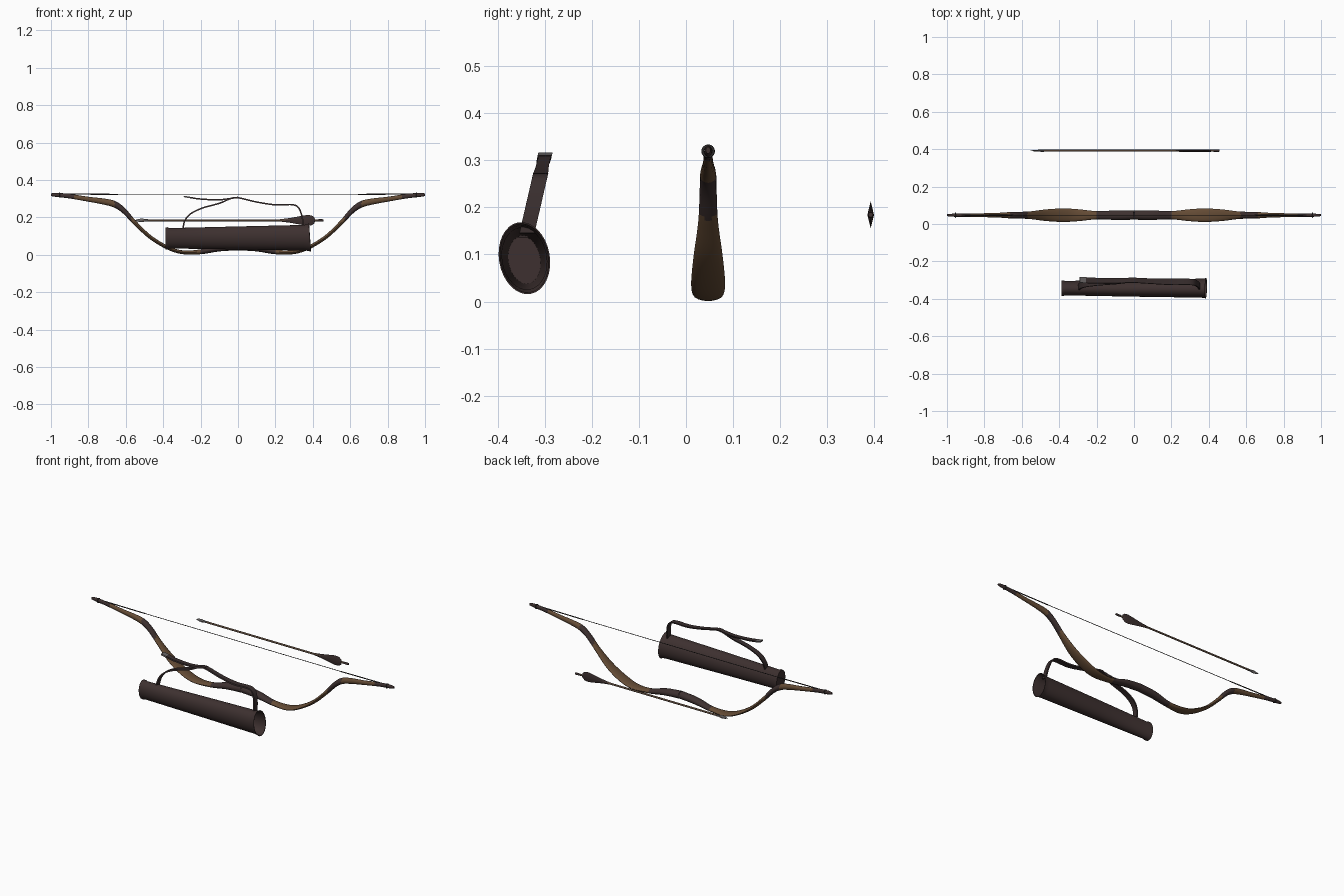
import bpy, bmesh, math
from mathutils import Vector

if "Cube" in bpy.data.objects:
    bpy.data.objects.remove(bpy.data.objects["Cube"])


def material(name, color):
    m = bpy.data.materials.new(name)
    m.use_nodes = True
    m.diffuse_color = (*color, 1)
    m.node_tree.nodes["Principled BSDF"].inputs["Base Color"].default_value = (*color, 1)
    return m


WOOD = material("warm wood", (0.13, 0.072, 0.036))
LEATHER = material("dark leather", (0.047, 0.03, 0.029))
STRAP = material("strap leather", (0.04, 0.027, 0.027))
CORD = material("dark cord", (0.03, 0.027, 0.027))
METAL = material("dull metal", (0.14, 0.13, 0.13))
SHAFT = material("arrow wood", (0.12, 0.075, 0.048))


def smooth_path(points, steps):
    """Catmull-Rom interpolation through stations of any dimension."""
    pts = [Vector(p) for p in points]
    ext = [2 * pts[0] - pts[1]] + pts + [2 * pts[-1] - pts[-2]]
    out = []
    for a, b, c, d in zip(ext, ext[1:], ext[2:], ext[3:]):
        for i in range(steps):
            t = i / steps
            out.append(0.5 * (2 * b + (c - a) * t + (2 * a - 5 * b + 4 * c - d) * t ** 2
                              + (3 * b - a - 3 * c + d) * t ** 3))
    return out + [pts[-1]]


def loft(name, rings, mats, rule=None, y=0, caps=(True, True), angle=40):
    """Skin a list of closed rings; rule picks a material from a face centre."""
    bm = bmesh.new()
    vr = [[bm.verts.new(p) for p in ring] for ring in rings]
    n = len(vr[0])
    for a, b in zip(vr, vr[1:]):
        for i in range(n):
            j = (i + 1) % n
            bm.faces.new((a[i], a[j], b[j], b[i]))
    for use, ring in zip(caps, (vr[0], vr[-1])):
        if use:
            bm.faces.new(ring)
    bmesh.ops.recalc_face_normals(bm, faces=bm.faces[:])
    if rule:
        for f in bm.faces:
            f.material_index = rule(f.calc_center_median())
    me = bpy.data.meshes.new(name)
    bm.to_mesh(me)
    bm.free()
    for m in mats:
        me.materials.append(m)
    ob = bpy.data.objects.new(name, me)
    bpy.context.collection.objects.link(ob)
    ob.location.y = y
    bpy.ops.object.select_all(action='DESELECT')
    ob.select_set(True)
    bpy.context.view_layer.objects.active = ob
    bpy.ops.object.shade_smooth_by_angle(angle=math.radians(angle))
    return ob


def sweep(stations, n=12, phase=0, lean=0):
    """Rings across a path in the xz plane; station = x, z, half width, half thickness."""
    rings = []
    for i, s in enumerate(stations):
        a, b = stations[max(i - 1, 0)], stations[min(i + 1, len(stations) - 1)]
        tan = Vector((b[0] - a[0], 0, b[1] - a[1])).normalized()
        nor = Vector((-tan.z, 0, tan.x))
        ring = []
        for k in range(n):
            t = phase + math.tau * k / n
            p = Vector((s[0], 0, s[1])) + nor * s[3] * math.sin(t)
            p.y = s[2] * math.cos(t) + lean * p.z
            ring.append(p)
        rings.append(ring)
    return rings


# Bow: one limb swept from the grip centre, mirrored
BOW_Y = 0.047
limb = [(0, .046, .024, .022), (.1, .037, .025, .019), (.2, .016, .022, .013),
        (.3, .014, .032, .01), (.38, .04, .036, .01), (.47, .095, .031, .01),
        (.55, .17, .021, .011), (.61, .235, .018, .014), (.66, .27, .017, .017),
        (.72, .285, .013, .016), (.8, .297, .0105, .013), (.9, .313, .009, .012),
        (.97, .32, .008, .011), (1, .321, .005, .007)]


def bow_colour(c):
    return int(c.x < 0.2 or 0.57 < c.x < 0.66 or c.x > 0.88)


bow = loft("bow", sweep(smooth_path(limb, 8), 16), [WOOD, LEATHER], bow_colour,
           BOW_Y, caps=(False, True))
mirror = bow.modifiers.new("mirror", 'MIRROR')
mirror.use_clip = True

# Bowstring, thicker where it is served near the tips
string = [(0, .323, .0018, .0018), (.64, .323, .0018, .0018),
          (.65, .323, .003, .003), (.965, .325, .003, .003)]
cord = loft("bowstring", sweep(string, 8), [CORD], y=BOW_Y, caps=(False, True))
cord.modifiers.new("mirror", 'MIRROR')

# String loops around the tips
for side, label in ((1, "left"), (-1, "right")):
    bpy.ops.mesh.primitive_torus_add(major_radius=0.0115, minor_radius=0.003,
                                     major_segments=16, minor_segments=6,
                                     location=(side * 0.955, BOW_Y, 0.319),
                                     rotation=(0, math.pi / 2, 0))
    loop = bpy.context.object
    loop.name = label + "_string_loop"
    loop.data.materials.append(CORD)
    bpy.ops.object.shade_smooth()

# Quiver: hollow oval tube, open at +x; x, centre z, half depth, half height
tube = [(-.388, .088, .041, .059), (-.378, .088, .041, .06), (-.368, .088, .038, .055),
        (0, .09, .045, .062), (.35, .091, .05, .069), (.372, .091, .051, .071),
        (.385, .092, .054, .077), (.384, .092, .051, .074), (.35, .091, .047, .066),
        (0, .09, .042, .059), (-.36, .088, .034, .051)]
TILT = 0.17
rings = []
for x, cz, ry, rz in tube:
    ring = []
    for k in range(32):
        t = math.tau * k / 32
        u, v = ry * math.cos(t), rz * math.sin(t)
        ring.append((x - 0.07 * v * (x > 0.3),
                     u * math.cos(TILT) - v * math.sin(TILT),
                     cz + u * math.sin(TILT) + v * math.cos(TILT)))
    rings.append(ring)
loft("quiver", rings, [LEATHER], y=-0.343)

# Strap: flat leather band leaning back over the quiver, with a loose tail
LEAN, STRAP_Y = 0.23, -0.371


def band(name, points, mats, rule=None):
    path = [(x, z, w * math.sqrt(2), 0.0055) for x, z, w in points]
    loft(name, sweep(smooth_path(path, 6), 4, math.pi / 4, LEAN), mats, rule, STRAP_Y)


band("strap", [(-.295, .135, .016), (-.285, .18, .016), (-.255, .218, .016),
               (-.19, .25, .015), (-.1, .275, .014), (-.04, .3, .013), (0, .305, .013),
               (.1, .282, .014), (.2, .267, .016), (.29, .268, .016),
               (.325, .25, .016), (.343, .2, .016), (.35, .145, .016)], [STRAP])
band("strap_tail", [(0, .307, .013), (-.1, .294, .013), (-.2, .298, .014),
                    (-.25, .305, .015), (-.29, .312, .015)],
     [STRAP, METAL], lambda c: int(c.x < -0.255))

# Arrow: shaft, leaf-shaped head, two-vane fletching and nock
ARROW_Y, AZ = 0.392, 0.184


def arrow_part(name, profile, n, mat):
    loft(name, sweep([(x, AZ, w, h) for x, w, h in profile], n), [mat], y=ARROW_Y)


arrow_part("arrow_shaft", [(-.51, .0055, .0055), (.44, .0055, .0055)], 10, SHAFT)
arrow_part("arrow_head", [(-.553, .001, .001), (-.53, .004, .008), (-.512, .005, .01),
                          (-.495, .006, .006), (-.48, .006, .006)], 8, METAL)
arrow_part("arrow_fletching", [(.225, .0056, .006), (.28, .006, .013), (.33, .0065, .022),
                               (.37, .007, .029), (.395, .007, .026), (.408, .006, .016),
                               (.412, .0056, .006)], 4, LEATHER)
arrow_part("arrow_nock", [(.425, .006, .006), (.45, .0068, .0068), (.458, .005, .005)], 10,
           LEATHER)
